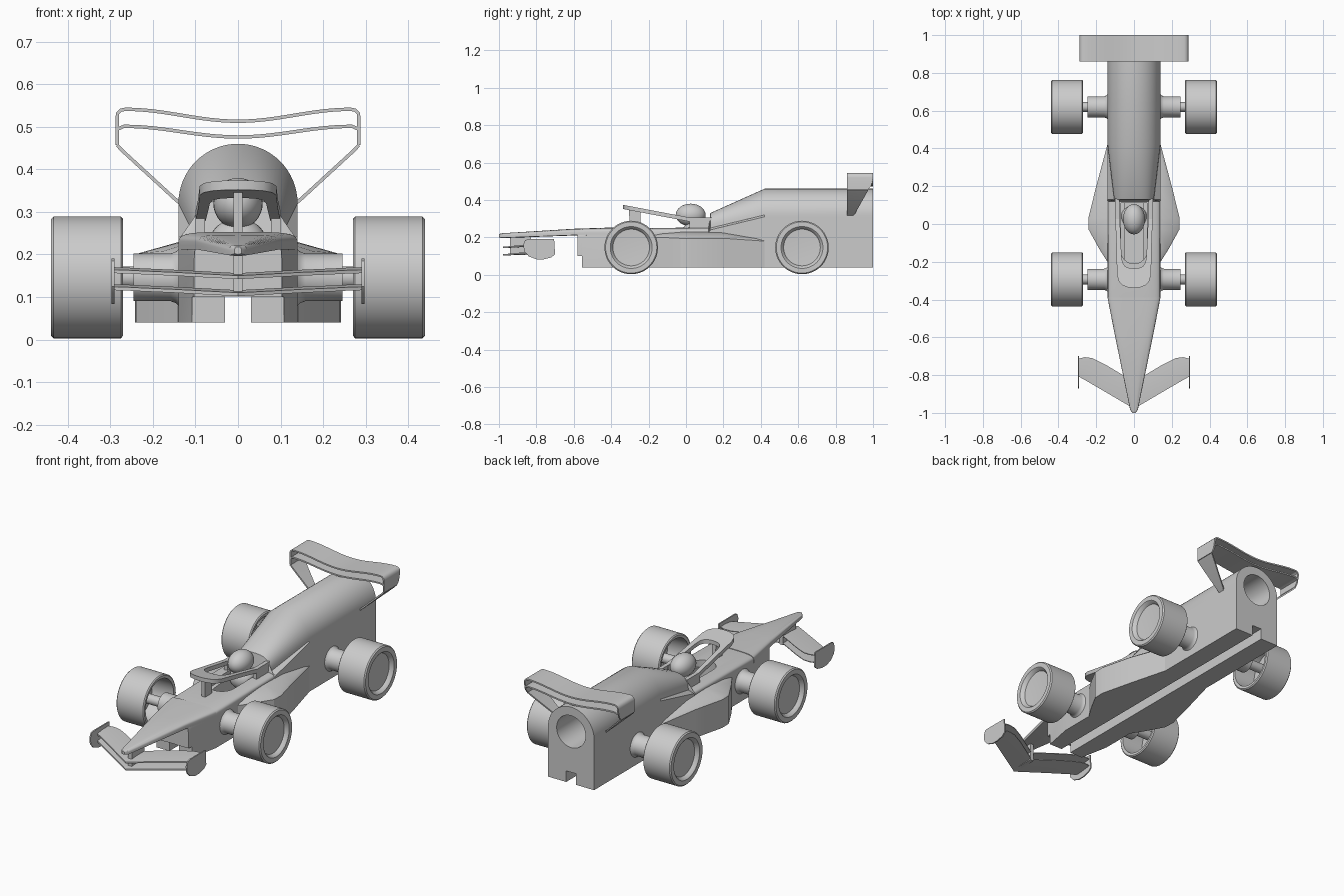
import bpy, bmesh, math
from mathutils import Vector

if "Cube" in bpy.data.objects:
    bpy.data.objects.remove(bpy.data.objects["Cube"])


def make(name, bm, angle=30):
    bmesh.ops.recalc_face_normals(bm, faces=bm.faces)
    me = bpy.data.meshes.new(name)
    bm.to_mesh(me)
    bm.free()
    ob = bpy.data.objects.new(name, me)
    bpy.context.collection.objects.link(ob)
    bpy.ops.object.select_all(action='DESELECT')
    ob.select_set(True)
    bpy.context.view_layer.objects.active = ob
    bpy.ops.object.shade_smooth_by_angle(angle=math.radians(angle))
    return ob


def loft(name, rings, angle=30, sign=1):
    bm = bmesh.new()
    vs = [[bm.verts.new((x * sign, y, z)) for x, y, z in r] for r in rings]
    n = len(vs[0])
    for a, b in zip(vs, vs[1:]):
        for i in range(n):
            j = (i + 1) % n
            bm.faces.new((a[i], a[j], b[j], b[i]))
    bm.faces.new(vs[0])
    bm.faces.new(vs[-1])
    return make(name, bm, angle)


def box(name, x0, x1, y0, y1, z0, z1, sign=1):
    return loft(name, [[(x0, y, z0), (x1, y, z0), (x1, y, z1), (x0, y, z1)] for y in (y0, y1)], 30, sign)


def lathe(name, profile, y, z, sign, seg=48):
    """Spin (x, radius) points round an axis parallel to x."""
    bm = bmesh.new()
    vs = [bm.verts.new((x * sign, y, z + r)) for x, r in profile]
    es = [bm.edges.new(p) for p in zip(vs, vs[1:])]
    bmesh.ops.spin(bm, geom=vs + es, cent=(0, y, z), axis=(1, 0, 0),
                   angle=2 * math.pi, steps=seg, use_merge=True)
    bmesh.ops.remove_doubles(bm, verts=bm.verts, dist=1e-5)
    return make(name, bm)


def cut(ob, cutter):
    m = ob.modifiers.new("cut", 'BOOLEAN')
    m.operation, m.solver, m.object = 'DIFFERENCE', 'EXACT', cutter
    bpy.context.view_layer.objects.active = ob
    bpy.ops.object.modifier_apply(modifier=m.name)
    bpy.data.objects.remove(cutter)


def arch(w, z0, z1, p=1.0, n=16):
    """Right half of a domed top, from the side up to the crown."""
    return [(w * math.cos(a) ** p, z0 + (z1 - z0) * math.sin(a) ** p)
            for a in [math.pi / 2 * i / n for i in range(n)]] + [(0, z1)]


def mirrored(half, y):
    return [(x, y, z) for x, z in half] + [(-x, y, z) for x, z in half[-2:0:-1]]


# Main body: tapered front, flat chassis, rising engine cover; line slot underneath
def body_ring(y, w, zb, zs, top):
    return mirrored([(0, .101), (.03, .101), (.03, zb), (w, zb), (w, zs)] + top, y)


body = loft("body", [
    body_ring(-.58, .103, .1, .19, arch(.102, .2, .225, .5)),
    body_ring(-.555, .108, .1, .19, arch(.107, .2, .228, .5)),
    body_ring(-.5549, .108, .04, .19, arch(.107, .2, .228, .5)),
    body_ring(-.39, .14, .04, .205, arch(.139, .215, .25, .5)),
    body_ring(.12, .14, .04, .22, arch(.139, .225, .253, .5)),
    body_ring(.13, .14, .04, .24, arch(.105, .25, .33, .7)),
    body_ring(.42, .14, .04, .31, arch(.14, .32, .46)),
    body_ring(1.0, .14, .04, .31, arch(.14, .32, .46)),
])
circle = [(.088 * math.cos(2 * math.pi * i / 48), .088 * math.sin(2 * math.pi * i / 48)) for i in range(48)]
cut(body, loft("chamber_cutter", [[(x, y, .325 + z) for x, z in circle] for y in (.5, 1.1)]))

# Cockpit opening with a rounded front
u = [(.07 * math.cos(a), -.14 - .07 * math.sin(a)) for a in [math.pi * i / 16 for i in range(17)]]
outline = [(.07, .11)] + u + [(-.07, .11)]
cut(body, loft("cockpit_cutter", [[(x, y, z) for x, y in outline] for z in (.14, .5)]))
bpy.context.view_layer.objects.active = body
body.select_set(True)
bpy.ops.object.shade_smooth_by_angle(angle=math.radians(30))

# Nose cone
loft("nose", [mirrored([(0, zb), (w, zb + .002)] + arch(w, zs, zt, .5), y) for y, w, zb, zs, zt in [
    (-1, .008, .2, .205, .218), (-.985, .02, .196, .203, .222),
    (-.6, .099, .21, .222, .246), (-.39, .14, .208, .222, .253)]])

# Front wing strut
box("nose_strut", -.011, .011, -.94, -.83, .105, .21)


# Ribbons for the rear wing: each point is x, z, front y, rear y
def ribbon(name, pts, t=.008):
    rings = []
    for i, (x, z, y0, y1) in enumerate(pts):
        a, b = pts[max(i - 1, 0)], pts[min(i + 1, len(pts) - 1)]
        d = Vector((b[0] - a[0], b[1] - a[1])).normalized()
        nx, nz = -d.y * t / 2, d.x * t / 2
        rings.append([(x + nx, y0, z + nz), (x + nx, y1, z + nz),
                      (x - nx, y1, z - nz), (x - nx, y0, z - nz)])
    return loft(name, rings, 40)


def sweep(z0, rise, edge):
    return [(edge * i / 12, z0 + rise * (1 - math.cos(math.pi * abs(i) / 12)) / 2, .86, 1.0)
            for i in range(-12, 13)]


side = [(.275, .539, .86, 1), (.283, .531, .86, 1), (.284, .52, .86, 1), (.284, .475, .86, .99),
        (.284, .457, .86, .975)]
leg = [(.284, .457, .86, .975), (.272, .444, .86, .968), (.15, .332, .86, .905), (.13, .315, .86, .89)]


def flip(pts):
    return [(-x, z, a, b) for x, z, a, b in reversed(pts)]


ribbon("rear_wing_top", flip(side) + sweep(.513, .028, .265) + side)
ribbon("rear_wing_lower", [(-.284, .494, .86, 1)] + sweep(.476, .025, .268) + [(.284, .494, .86, 1)])

for s, tag in ((1, "right"), (-1, "left")):
    ribbon("rear_wing_support_" + tag, leg if s > 0 else flip(leg))

    # Sidepod
    loft("sidepod_" + tag, [[(.05, y, .04), (w, y, .04), (w, y, zt), (w - .01, y, zt + .008),
                             (.13, y, zi), (.05, y, zi)] for y, w, zt, zi in [
        (-.2, .141, .2, .212), (-.13, .185, .2, .222), (-.03, .24, .195, .23), (.03, .242, .195, .232),
        (.2, .2, .195, .228), (.42, .141, .18, .19)]], 25, s)

    # Front wing: two stacked swept blades and an end plate
    for part, z in (("lower", .104), ("upper", .144)):
        loft("front_wing_%s_%s" % (part, tag), [
            [(x, a, z + dz), (x, (a + b) / 2, z + dz + .004), (x, b, z + dz + .01),
             (x, b, z + dz + .014), (x, (a + b) / 2, z + dz + .014), (x, a, z + dz + .008)]
            for x, a, b, dz in [(0, -.978, -.835, -.002), (.15, -.89, -.745, .006),
                                (.22, -.849, -.71, .009), (.26, -.826, -.705, .011),
                                (.292, -.808, -.713, .012)]], 30, s)
    plate = [(-.705, .19), (-.70, .11), (-.72, .093), (-.76, .083), (-.8, .083), (-.84, .098),
             (-.865, .125), (-.87, .16), (-.86, .185), (-.845, .19)]
    loft("front_wing_plate_" + tag, [[(x, y, z) for y, z in plate] for x in (.29, .297)], 30, s)

    # Wheels, hubs and axles
    for y, end in ((-.293, "front"), (.62, "rear")):
        lathe("wheel_%s_%s" % (end, tag), [
            (.40, 0), (.40, .118), (.272, .122), (.27, .137), (.275, .143), (.433, .143), (.439, .137),
            (.439, .112), (.436, .108), (.418, .098), (.412, 0)], y, .146, s, 64)
        lathe("hub_%s_%s" % (end, tag), [(.1, 0), (.1, .066), (.14, .066), (.147, .06), (.158, .056),
                                         (.246, .056), (.246, 0)], y, .146, s)
        lathe("axle_%s_%s" % (end, tag), [(.24, 0), (.24, .026), (.405, .026), (.405, 0)], y, .146, s, 24)

    # Cockpit guard rear mounts
    box("guard_mount_" + tag, .078, .1, .02, .135, .235, .305, s)

# Cockpit guard: sloping U-shaped ring and front pillar
outer = [(0, -.338), (.03, -.336), (.06, -.325), (.08, -.305), (.09, -.27), (.094, -.1), (.1, .05)]
inner = [(0, -.235), (.025, -.233), (.046, -.225), (.06, -.205), (.066, -.17), (.07, -.08), (.076, .05)]


def guard_z(y):
    return .374 - (y + .338) * .19


half = [[(xo, yo, guard_z(yo)), (xi, yi, guard_z(yi)), (xi, yi, guard_z(yi) - .022),
         (xo, yo, guard_z(yo) - .022)] for (xo, yo), (xi, yi) in zip(outer, inner)]
loft("cockpit_guard", [[(-x, y, z) for x, y, z in r] for r in half[:0:-1]] + half, 40)
loft("guard_pillar", [[(-.011, y, z), (.011, y, z), (.011, y + .06, z), (-.011, y + .06, z)]
                      for y, z in ((-.3, .235), (-.305, .352))])

# Driver: helmet and shoulders
for name, c, r in (("helmet", (0, .025, .32), (.058, .08, .06)),
                   ("driver_shoulders", (0, .04, .225), (.068, .06, .06))):
    bm = bmesh.new()
    bmesh.ops.create_uvsphere(bm, u_segments=32, v_segments=16, radius=1)
    bmesh.ops.scale(bm, vec=r, verts=bm.verts)
    bmesh.ops.translate(bm, vec=c, verts=bm.verts)
    make(name, bm, 60)
